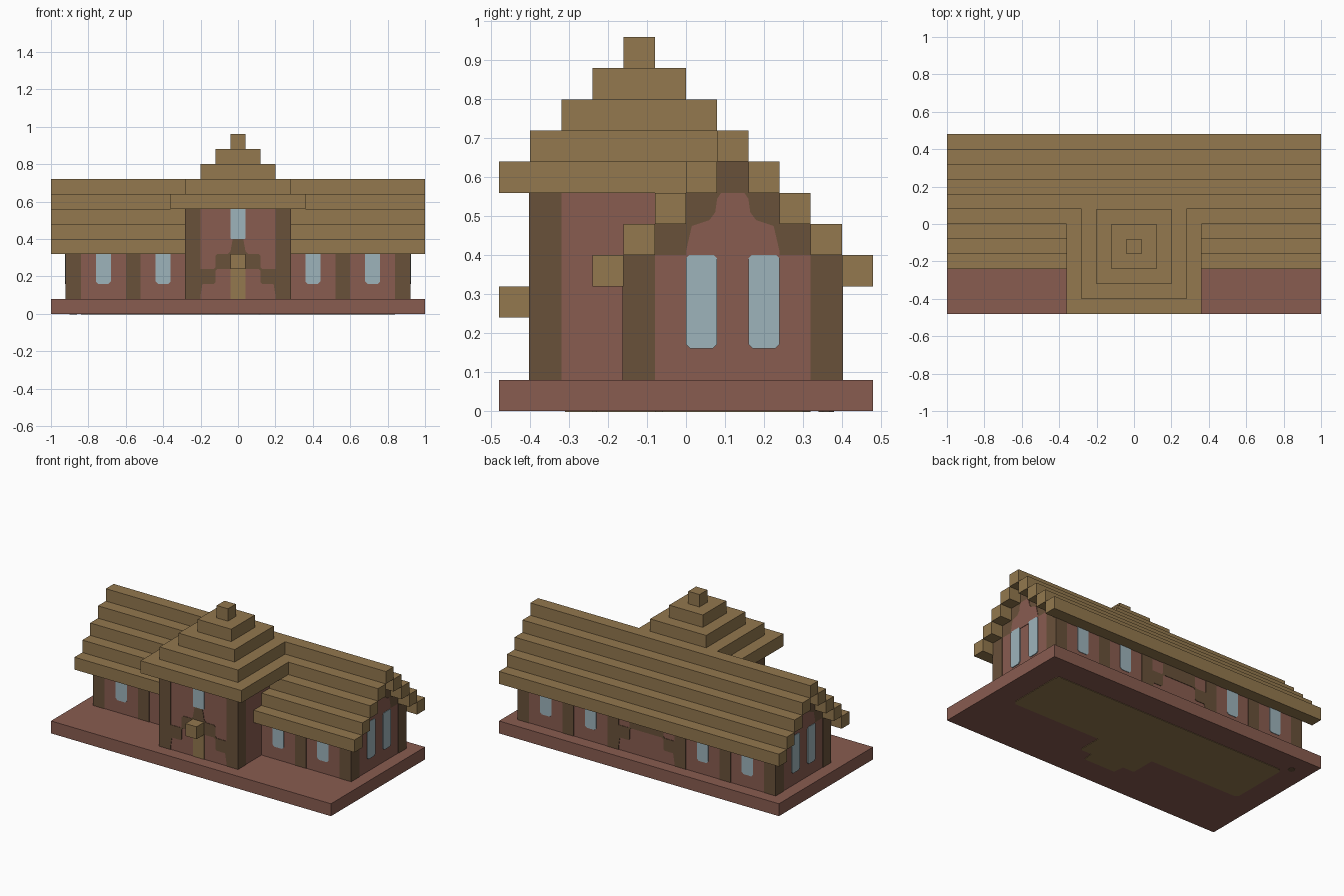
import bpy, bmesh

cube = bpy.data.objects.get("Cube")
if cube:
    bpy.data.objects.remove(cube, do_unlink=True)


def material(name, rgb):
    lin = [((c / 255 + 0.055) / 1.055) ** 2.4 for c in rgb] + [1]
    m = bpy.data.materials.new(name)
    m.use_nodes = True
    m.diffuse_color = lin
    m.node_tree.nodes["Principled BSDF"].inputs["Base Color"].default_value = lin
    return m


TAN = material("roof tan", (147, 120, 78))
RED = material("wall red brown", (137, 92, 80))
DARK = material("timber dark brown", (105, 81, 58))
BLUE = material("window pale blue", (158, 180, 187))

U = 0.08      # block size
T = 0.003     # how far painted plates stand proud


def finish(name, bm, mat):
    bmesh.ops.recalc_face_normals(bm, faces=bm.faces)
    me = bpy.data.meshes.new(name)
    bm.to_mesh(me)
    bm.free()
    me.materials.append(mat)
    ob = bpy.data.objects.new(name, me)
    bpy.context.collection.objects.link(ob)
    return ob


def box(name, x, y, z, mat):
    bm = bmesh.new()
    bmesh.ops.create_cube(bm, size=1)
    for v in bm.verts:
        v.co = [r[0] if c < 0 else r[1] for c, r in zip(v.co, (x, y, z))]
    return finish(name, bm, mat)


def plate(name, pts, axis, at, mat):
    """Thin prism of a 2D outline, centred on the plane axis = at."""
    bm = bmesh.new()

    def ring(d):
        out = []
        for p in pts:
            co = list(p)
            co.insert(axis, at + d)
            out.append(bm.verts.new(co))
        return out
    a, b = ring(-T), ring(T)
    bm.faces.new(a)
    bm.faces.new(b)
    for i in range(len(a)):
        j = (i + 1) % len(a)
        bm.faces.new((a[i], a[j], b[j], b[i]))
    return finish(name, bm, mat)


def rounded(u0, u1, v0, v1, low=0.012, top=0.0):
    """Rectangle with chamfered lower and, if wanted, upper corners."""
    pts = [(u0 + low, v0), (u1 - low, v0), (u1, v0 + low)]
    pts += [(u1, v1 - top), (u1 - top, v1)] if top else [(u1, v1)]
    pts += [(u0 + top, v1), (u0, v1 - top)] if top else [(u0, v1)]
    return pts + [(u0, v0 + low)]


def mirrored(half):
    return half + [(-u, v) for u, v in reversed(half) if u > 0]


# Base slab
box("base_slab", (-1, 1), (-0.48, 0.48), (0, U), RED)

# Hall walls with stepped gables
box("hall_walls", (-0.92, 0.92), (-0.16, 0.40), (U, 0.40), RED)
for i in range(1, 4):
    box("gable_step", (-0.92, 0.92), (-0.16 + i * U, 0.40 - i * U),
        (0.32 + i * U, 0.40 + i * U), DARK)

# Hall roof: stepped rows on both slopes, then the ridge
for i in range(4):
    z = (0.32 + i * U, 0.40 + i * U)
    box("roof_row_front", (-1, 1), (-0.24 + i * U, -0.16 + i * U), z, TAN)
    box("roof_row_back", (-1, 1), (0.40 - i * U, 0.48 - i * U), z, TAN)
box("roof_ridge", (-1, 1), (U, 2 * U), (0.64, 0.72), TAN)

# Tower walls and pyramid roof
box("tower_walls", (-0.28, 0.28), (-0.40, U), (U, 0.56), RED)
for i in range(5):
    h = 0.36 - i * U
    box("tower_roof_step", (-h, h), (-0.12 - h, -0.12 + h),
        (0.56 + i * U, 0.64 + i * U), TAN)

# Details repeated on left and right
gable = mirrored([(0, 0.56), (0.03, 0.56), (0.04, 0.545), (0.045, 0.51),
                  (0.06, 0.49), (0.105, 0.475), (0.12, 0.41), (0.12, 0.39)])
gable = [(u + 0.12, v) for u, v in gable]
for s in (-1, 1):
    def span(a, b):
        return tuple(sorted((s * a, s * b)))

    # Gable ends
    plate("gable_panel", gable, 0, s * 0.92, RED)
    for y in (0, 0.16):
        plate("end_window", rounded(y, y + U, 0.16, 0.40, top=0.008),
              0, s * (0.92 + T), BLUE)
    # Corner posts
    box("hall_post_front", span(0.84, 0.92 + T), (-0.16 - T, -0.08), (U, 0.40), DARK)
    box("hall_post_back", span(0.84, 0.92 + T), (0.32, 0.40 + T), (U, 0.40), DARK)
    box("tower_post", span(0.20, 0.28 + T), (-0.40 - T, -0.32), (U, 0.56), DARK)
    # Long walls
    for face in (-0.16, 0.40):
        for x in (0.36, 0.68):
            plate("hall_window", rounded(*span(x, x + U), 0.16, 0.36), 1, face, BLUE)
        a, b = span(0.52, 0.60)
        plate("hall_timber", [(a, U), (b, U), (b, 0.36), (a, 0.36)], 1, face, DARK)
    a, b = span(0.20, 0.28)
    plate("back_timber", [(a, U), (b, U), (b, 0.36), (a, 0.36)], 1, 0.40, DARK)

# Stepped timber arch on the tower front and the hall back
arch = mirrored([(0, 0.40), (0.028, 0.40), (0.04, 0.335), (0.055, 0.32),
                 (0.11, 0.32), (0.12, 0.31), (0.12, 0.25), (0.13, 0.24),
                 (0.20, 0.24), (0.20, 0.10), (0.19, 0.16), (0.13, 0.16),
                 (0.12, 0.17), (0.12, 0.23), (0.11, 0.24), (0, 0.24)])
for face in (-0.40, 0.40):
    plate("timber_arch", arch, 1, face, DARK)

# Tower front: window, door and door canopy
plate("tower_window", rounded(-0.04, 0.04, 0.40, 0.56, low=0.004), 1, -0.40, BLUE)
plate("door", [(-0.04, U), (0.04, U), (0.04, 0.24), (-0.04, 0.24)], 1, -0.40, TAN)
box("door_canopy", (-0.04, 0.04), (-0.48, -0.40), (0.24, 0.32), TAN)

# Floor patch on the underside, following the inner rooms
floor = mirrored([(0, 0.32), (0.82, 0.32), (0.84, 0.30), (0.84, -0.06),
                  (0.82, -0.08), (0.20, -0.08), (0.20, -0.23), (0.19, -0.24),
                  (0.12, -0.24), (0.11, -0.31), (0, -0.31)])
plate("floor_patch", floor, 2, 0, TAN)
plate("post_foot", rounded(-0.90, -0.86, 0.34, 0.38, low=0.012, top=0.012), 2, 0, DARK)
